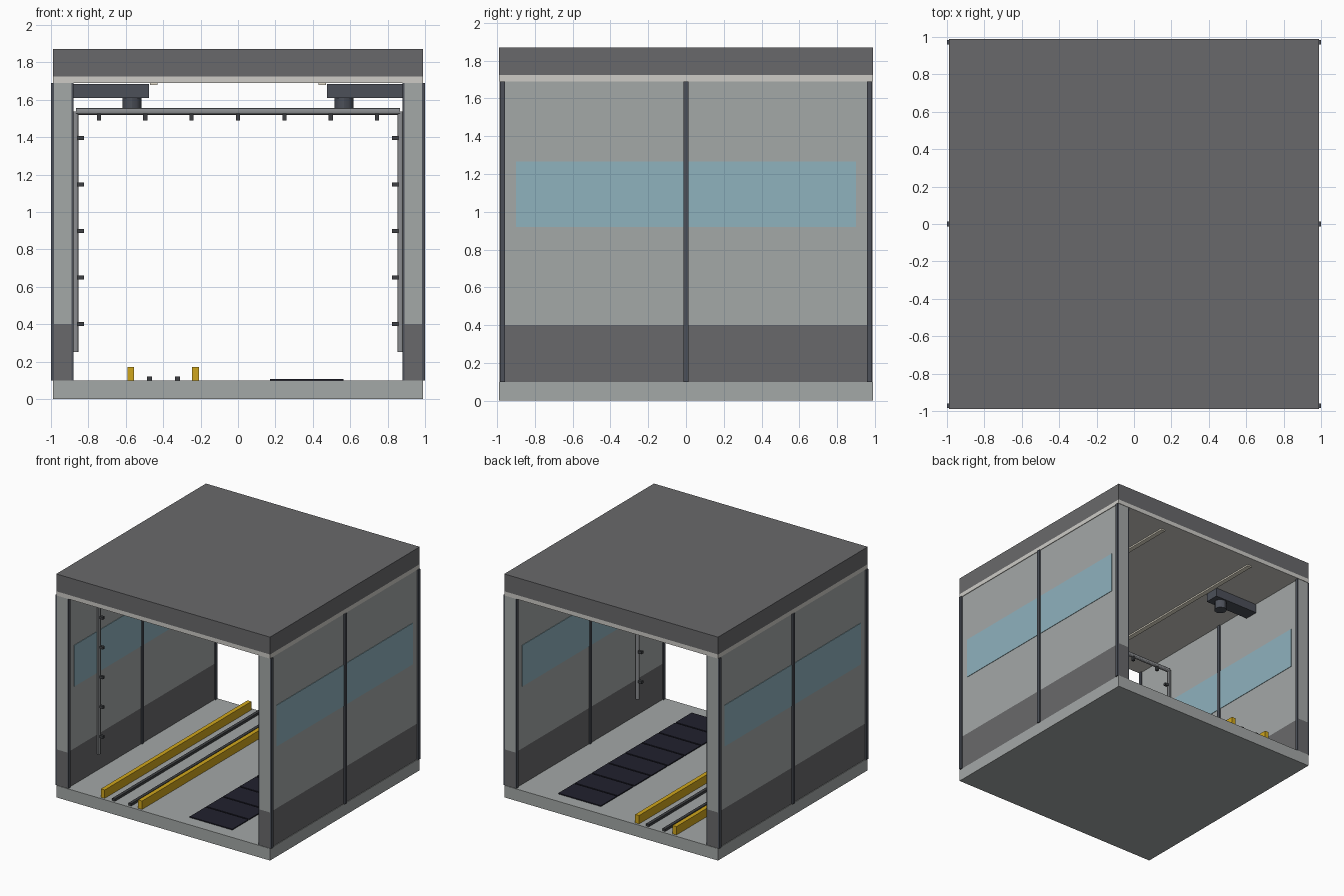
import bpy
from mathutils import Vector

cube = bpy.data.objects.get("Cube")
if cube:
    bpy.data.objects.remove(cube, do_unlink=True)


def srgb(c):
    c /= 255
    return c / 12.92 if c <= 0.04045 else ((c + 0.055) / 1.055) ** 2.4


def material(name, r, g, b):
    m = bpy.data.materials.new(name)
    m.use_nodes = True
    col = (srgb(r), srgb(g), srgb(b), 1)
    m.diffuse_color = col
    m.node_tree.nodes["Principled BSDF"].inputs["Base Color"].default_value = col
    return m


CONCRETE = material("concrete grey", 164, 168, 167)
DARK = material("dark grey", 105, 105, 107)
TRIM = material("pale trim", 205, 203, 198)
STEEL = material("blue steel", 76, 80, 89)
GLASS = material("window blue", 143, 178, 190)
YELLOW = material("safety yellow", 208, 166, 28)
PIPE = material("pipe grey", 138, 140, 143)
GRATE = material("grate navy", 33, 33, 46)
BLACK = material("nozzle grey", 62, 64, 67)
LAMP = material("lamp cream", 235, 228, 210)


def box(name, x, y, z, mat):
    """Box from (min, max) ranges on each axis."""
    lo, hi = Vector((min(x), min(y), min(z))), Vector((max(x), max(y), max(z)))
    bpy.ops.mesh.primitive_cube_add(size=1, location=(lo + hi) / 2)
    ob = bpy.context.object
    ob.name = name
    ob.scale = hi - lo
    bpy.ops.object.transform_apply(location=False, rotation=False, scale=True)
    ob.data.materials.append(mat)
    return ob


def rod(name, a, b, radius, mat, sides=12):
    """Cylinder between two points."""
    a, b = Vector(a), Vector(b)
    bpy.ops.mesh.primitive_cylinder_add(vertices=sides, radius=radius,
                                        depth=(b - a).length, location=(a + b) / 2)
    ob = bpy.context.object
    ob.name = name
    ob.rotation_euler = (b - a).to_track_quat('Z', 'Y').to_euler()
    ob.data.materials.append(mat)
    bpy.ops.object.shade_smooth_by_angle()
    return ob


# Floor and roof
E = 0.99
FLOOR = 0.1
CEIL = 1.69
box("floor_slab", (-E, E), (-E, E), (0, FLOOR), CONCRETE)
box("ceiling_slab", (-E, E), (-E, E), (CEIL, 1.725), TRIM)
box("roof", (-E, E), (-E, E), (1.725, 1.87), DARK)

# Side walls, windows, posts, lamps and dryers, one set per side
for s, side in ((-1, "right"), (1, "left")):
    wall_x = (s * 0.89, s * 0.985)
    box(f"{side}_wall_base", wall_x, (-0.986, 0.986), (FLOOR, 0.4), DARK)
    box(f"{side}_wall", wall_x, (-0.986, 0.986), (0.4, CEIL), CONCRETE)
    box(f"{side}_window", (s * 0.886, s * 0.989), (-0.9, 0.9), (0.92, 1.265), GLASS)
    for y, place in ((-0.972, "front"), (0, "middle"), (0.972, "back")):
        box(f"{side}_{place}_post", (s * 0.88, s), (y - 0.013, y + 0.013),
            (FLOOR, CEIL), STEEL)
    box(f"{side}_ceiling_lamp", (s * 0.43, s * 0.47), (-0.9, 0.9), (1.678, CEIL), LAMP)
    box(f"{side}_dryer", (s * 0.475, s * 0.89), (0.34, 0.46), (1.61, 1.685), STEEL)
    rod(f"{side}_dryer_nozzle", (s * 0.567, 0.4, 1.61), (s * 0.567, 0.4, 1.54),
        0.05, STEEL)

# Spray arch
Y = -0.6
rod("arch_top_pipe", (-0.866, Y, 1.537), (0.866, Y, 1.537), 0.018, PIPE)
for i in range(7):
    x = (i - 3) * 0.248
    box("arch_top_nozzle", (x - 0.011, x + 0.011), (Y - 0.011, Y + 0.011),
        (1.49, 1.53), BLACK)
for s, side in ((-1, "right"), (1, "left")):
    rod(f"arch_{side}_pipe", (s * 0.868, Y, 0.25), (s * 0.868, Y, 1.537), 0.016, PIPE)
    for i in range(5):
        z = 0.4 + i * 0.249
        box(f"arch_{side}_nozzle", (s * 0.823, s * 0.86), (Y - 0.011, Y + 0.011),
            (z - 0.011, z + 0.011), BLACK)

# Wheel guides and conveyor tracks
for x in (-0.573, -0.227):
    box("wheel_guide", (x - 0.018, x + 0.018), (-0.97, 0.97), (FLOOR, 0.17), YELLOW)
for x in (-0.473, -0.323):
    box("conveyor_track", (x - 0.013, x + 0.013), (-0.97, 0.97), (FLOOR, 0.12), BLACK)

# Drain grate panels
COUNT, PITCH = 8, 0.222
for i in range(COUNT):
    y = (i - (COUNT - 1) / 2) * PITCH
    half = PITCH / 2 - 0.006
    box("drain_grate", (0.17, 0.565), (y - half, y + half), (FLOOR, 0.108), GRATE)
